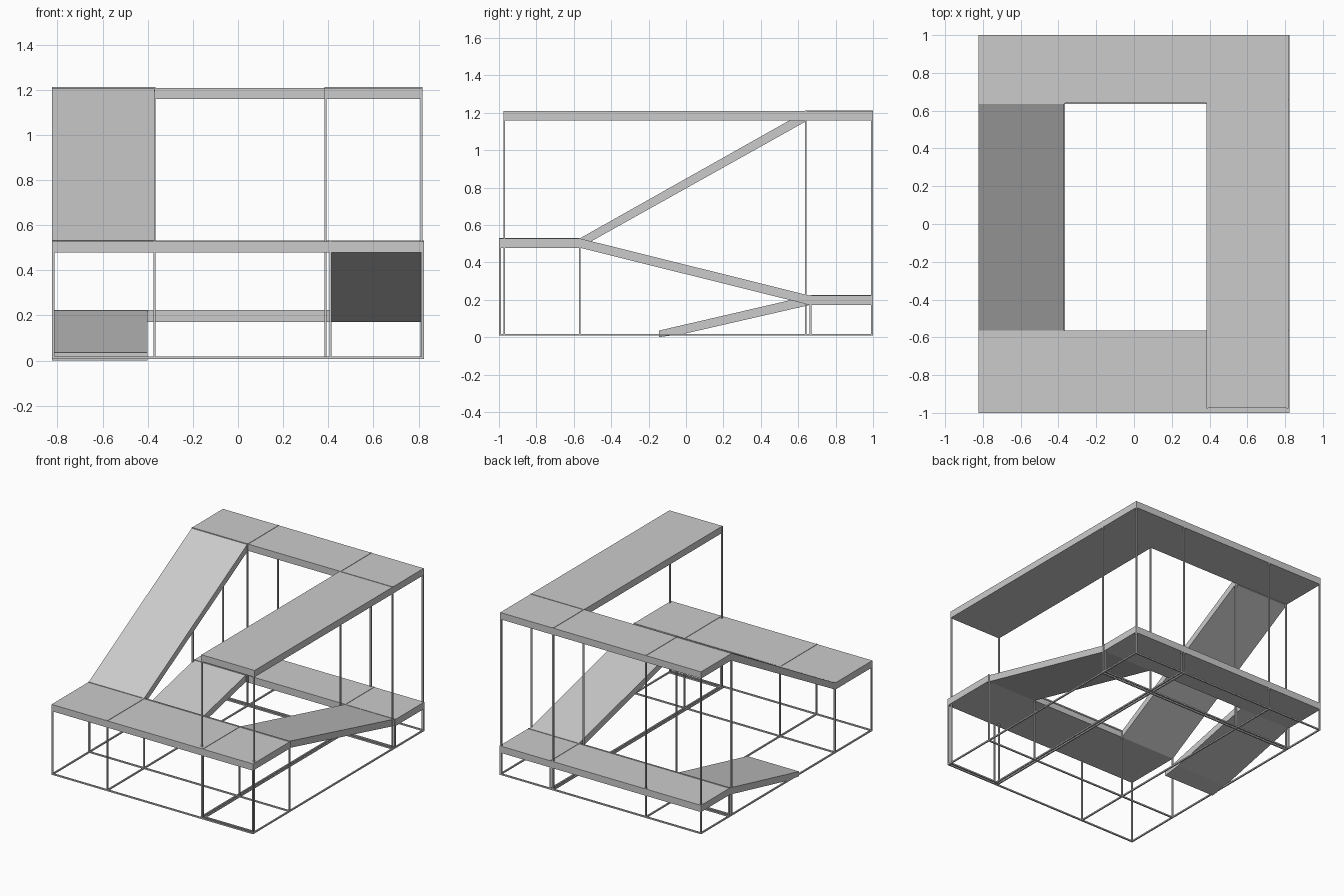
import bpy

if "Cube" in bpy.data.objects:
    bpy.data.objects.remove(bpy.data.objects["Cube"])

T = 0.01  # rod thickness


def mesh_object(name, verts, faces):
    me = bpy.data.meshes.new(name)
    me.from_pydata(verts, [], faces)
    ob = bpy.data.objects.new(name, me)
    bpy.context.collection.objects.link(ob)
    return ob


def extrude_x(name, x0, x1, profile):
    """Solid made from a clockwise or counter-clockwise (y, z) profile, swept along x."""
    n = len(profile)
    verts = [(x, y, z) for x in (x0, x1) for y, z in profile]
    faces = [tuple(range(n))[::-1], tuple(range(n, 2 * n))]
    faces += [(i, (i + 1) % n, n + (i + 1) % n, n + i) for i in range(n)]
    return mesh_object(name, verts, faces)


def box(name, x0, x1, y0, y1, z0, z1):
    return extrude_x(name, x0, x1, [(y0, z0), (y1, z0), (y1, z1), (y0, z1)])


def post(name, x, y, top):
    h = T / 2
    box(name, x - h, x + h, y - h, y + h, 0.008, top)


def rod_x(name, x0, x1, y, z):
    box(name, x0, x1, y - T / 2, y + T / 2, z, z + T)


def rod_y(name, x, y0, y1, z):
    box(name, x - T / 2, x + T / 2, y0, y1, z, z + T)


L, R = -0.823, 0.823
TOP, MID, LOW = 1.208, 0.528, 0.222
D = 0.05  # walkway depth

# Walkway platforms
box("top_back_walkway", L, 0.385, 0.64, 1.0, TOP - D, TOP)
box("top_right_walkway", 0.385, 0.818, -0.975, 1.0, TOP - D, TOP)
box("middle_front_walkway", L, R, -1.0, -0.568, MID - D, MID)
box("low_back_walkway", L, R, 0.662, 1.0, LOW - D, LOW)

# Ramps joining the levels
extrude_x("top_ramp", L, -0.37,
          [(-0.568, MID - D), (0.64, TOP - 0.055), (0.64, TOP), (-0.568, MID)])
extrude_x("middle_ramp", 0.41, 0.815,
          [(-0.568, MID - D), (0.662, LOW - D), (0.662, LOW), (-0.568, MID)])
extrude_x("entry_ramp", L, -0.40,
          [(-0.145, 0.0), (-0.01, 0.018), (0.662, LOW - D), (0.662, LOW), (-0.145, 0.035)])

# Posts for each level
for x in (L + 0.005, -0.37, 0.388, 0.813):
    for y in (0.64, 0.995):
        post("top_post", x, y, TOP)
for x in (0.388, 0.813):
    post("top_front_post", x, -0.972, TOP)
for x in (L + 0.005, -0.37, 0.41, R - 0.005):
    for y in (-0.995, -0.568):
        post("middle_post", x, y, MID)
for x in (L + 0.005, 0.41, R - 0.005):
    for y in (0.665, 0.995):
        post("low_post", x, y, LOW)

# Ground frame
for y in (-0.995, -0.568, 0.64, 0.665, 0.995):
    rod_x("ground_cross_rod", L, R, y, 0.008)
rod_x("ground_short_rod", 0.388, R, -0.972, 0.008)
for x in (L + 0.005, -0.37, 0.388, 0.41, R - 0.005):
    rod_y("ground_long_rod", x, -1.0, 1.0, 0.008)

# Seam rods showing on the walkway tops
for x in (-0.37, 0.388):
    rod_y("top_seam", x, 0.64, 1.0, TOP - 0.007)
rod_x("top_seam", L, -0.37, 0.64, TOP - 0.007)
rod_x("top_seam", 0.388, 0.818, 0.64, TOP - 0.007)
for x in (-0.37, 0.41):
    rod_y("middle_seam", x, -1.0, -0.568, MID - 0.007)
rod_x("middle_seam", L, R, -0.568, MID - 0.007)
rod_y("low_seam", 0.41, 0.662, 1.0, LOW - 0.007)
rod_x("low_seam", L, R, 0.665, LOW - 0.007)
